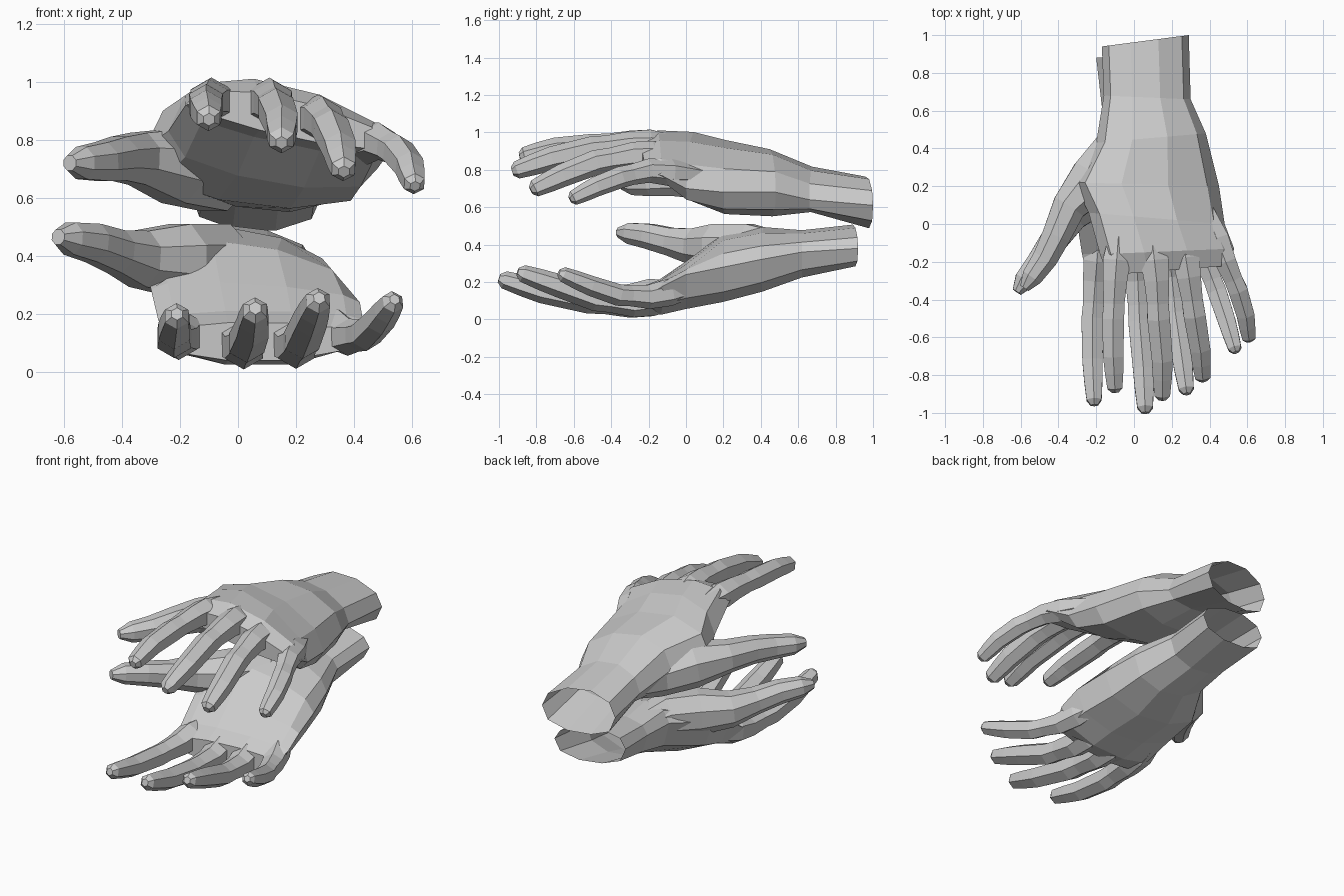
import bpy, bmesh
from math import cos, sin, pi
from mathutils import Vector as V

if "Cube" in bpy.data.objects:
    bpy.data.objects.remove(bpy.data.objects["Cube"])


def loft(name, rings):
    """Closed flat-faced skin over a list of rings."""
    bm = bmesh.new()
    rows = [[bm.verts.new(p) for p in r] for r in rings]
    n = len(rows[0])
    for a, b in zip(rows, rows[1:]):
        for i in range(n):
            j = (i + 1) % n
            bm.faces.new((a[i], a[j], b[j], b[i]))
    bm.faces.new(rows[0])
    bm.faces.new(rows[-1])
    bmesh.ops.recalc_face_normals(bm, faces=bm.faces)
    me = bpy.data.meshes.new(name)
    bm.to_mesh(me)
    bm.free()
    ob = bpy.data.objects.new(name, me)
    bpy.context.collection.objects.link(ob)
    return ob


def palm(name, sections):
    """Each section: left point, right point, bulge above and below."""
    top = [(.08, .62), (.33, 1), (.65, .95), (.92, .55)]
    bottom = [(.92, .65), (.65, 1), (.33, 1), (.08, .72)]
    rings = []
    for xl, yl, zl, xr, yr, zr, up, down in sections:
        l, r = V((xl, yl, zl)), V((xr, yr, zr))
        ring = [l] + [l.lerp(r, t) + V((0, 0, up * k)) for t, k in top]
        ring += [r] + [l.lerp(r, t) - V((0, 0, down * k)) for t, k in bottom]
        rings.append(ring)
    return loft(name, rings)


def tube(name, path, radii, sides=8):
    """Tapered digit along a path."""
    pts = [V(p) for p in path]
    rings = []
    for i, (p, r) in enumerate(zip(pts, radii)):
        t = (pts[min(i + 1, len(pts) - 1)] - pts[max(i - 1, 0)]).normalized()
        s = t.cross(V((0, 0, 1))).normalized()
        u = s.cross(t)
        rings.append([p + s * r * cos(a) + u * r * sin(a)
                      for a in (2 * pi * (k + .5) / sides for k in range(sides))])
    return loft(name, rings)


def finger(name, path, scale):
    """Knuckle root, two joints and a blunt tip."""
    p = [V(q) for q in path]
    pts = [p[0], p[0].lerp(p[1], .6), p[1], p[1].lerp(p[2], .6), p[2], p[3],
           p[3].lerp(p[4], .45), p[3].lerp(p[4], .88), p[4]]
    radii = [.05, .084, .074, .064, .067, .062, .056, .046, .022]
    return tube(name, pts, [r * scale for r in radii], 6)


def hand(name, sections, fingers, thumb):
    base = palm(name, sections)
    parts = [finger(name + "_finger", f, s) for f, s in zip(fingers, (1, 1.03, 1, .87))]
    parts.append(tube(name + "_thumb", [t[:3] for t in thumb], [t[3] for t in thumb]))
    # Fuse the digits into the palm
    for p in parts:
        m = base.modifiers.new("fuse", 'BOOLEAN')
        m.operation, m.solver, m.object = 'UNION', 'EXACT', p
    dg = bpy.context.evaluated_depsgraph_get()
    me = bpy.data.meshes.new_from_object(base.evaluated_get(dg))
    base.modifiers.clear()
    base.data = me
    for p in parts:
        bpy.data.objects.remove(p)
    # Open the wrist end
    bm = bmesh.new()
    bm.from_mesh(me)
    ends = [f for f in bm.faces if all(v.co.y > .86 for v in f.verts)]
    bmesh.ops.delete(bm, geom=ends, context='FACES')
    bm.to_mesh(me)
    bm.free()


# Upper hand, palm down
hand("upper_hand", [
    (-.17, .94, .63, .29, 1.0, .61, .14, .13),
    (-.16, .68, .68, .30, .66, .64, .15, .08),
    (-.20, .43, .74, .38, .48, .68, .19, .15),
    (-.32, .22, .775, .45, .20, .68, .215, .15),
    (-.24, .06, .83, .48, .00, .70, .215, .11),
    (-.18, -.16, .92, .53, -.13, .77, .14, .06),
    (-.14, -.27, .93, .51, -.22, .79, .08, .05)],
    [[(-.08, -.03, .925), (-.10, -.3, .935), (-.11, -.5, .925), (-.11, -.7, .91), (-.10, -.89, .87)],
     [(.09, -.03, .925), (.12, -.3, .93), (.13, -.5, .91), (.15, -.72, .86), (.15, -.93, .79)],
     [(.25, -.03, .865), (.29, -.28, .875), (.32, -.48, .84), (.35, -.66, .77), (.365, -.83, .69)],
     [(.37, .10, .77), (.485, -.2, .795), (.55, -.35, .76), (.59, -.48, .71), (.61, -.62, .64)]],
    [(-.06, .66, .67, .06), (-.08, .42, .675, .13), (-.21, .24, .71, .14), (-.345, .09, .735, .097),
     (-.41, -.06, .735, .082), (-.47, -.18, .725, .072), (-.54, -.28, .72, .06), (-.58, -.34, .72, .028)])

# Lower hand, palm up
hand("lower_hand", [
    (-.20, .88, .42, .26, .92, .38, .10, .11),
    (-.17, .62, .40, .25, .62, .36, .09, .15),
    (-.18, .42, .40, .33, .40, .32, .12, .20),
    (-.32, .19, .36, .38, .20, .28, .12, .215),
    (-.30, .00, .285, .42, .00, .24, .04, .20),
    (-.275, -.16, .18, .43, -.12, .18, .03, .155),
    (-.25, -.27, .13, .40, -.20, .13, .04, .09)],
    [[(-.18, -.02, .16), (-.205, -.3, .115), (-.22, -.5, .115), (-.22, -.72, .14), (-.21, -.96, .20)],
     [(.00, -.02, .13), (.02, -.3, .085), (.03, -.52, .10), (.05, -.77, .15), (.06, -1.0, .22)],
     [(.17, -.02, .13), (.20, -.28, .085), (.22, -.48, .11), (.25, -.68, .18), (.28, -.90, .255)],
     [(.28, .08, .18), (.38, -.2, .12), (.44, -.36, .13), (.49, -.51, .18), (.54, -.68, .25)]],
    [(-.02, .55, .39, .07), (-.07, .34, .39, .13), (-.20, .17, .385, .135), (-.34, .05, .39, .105),
     (-.42, -.08, .415, .08), (-.50, -.20, .445, .072), (-.58, -.30, .46, .06), (-.62, -.36, .465, .028)])
